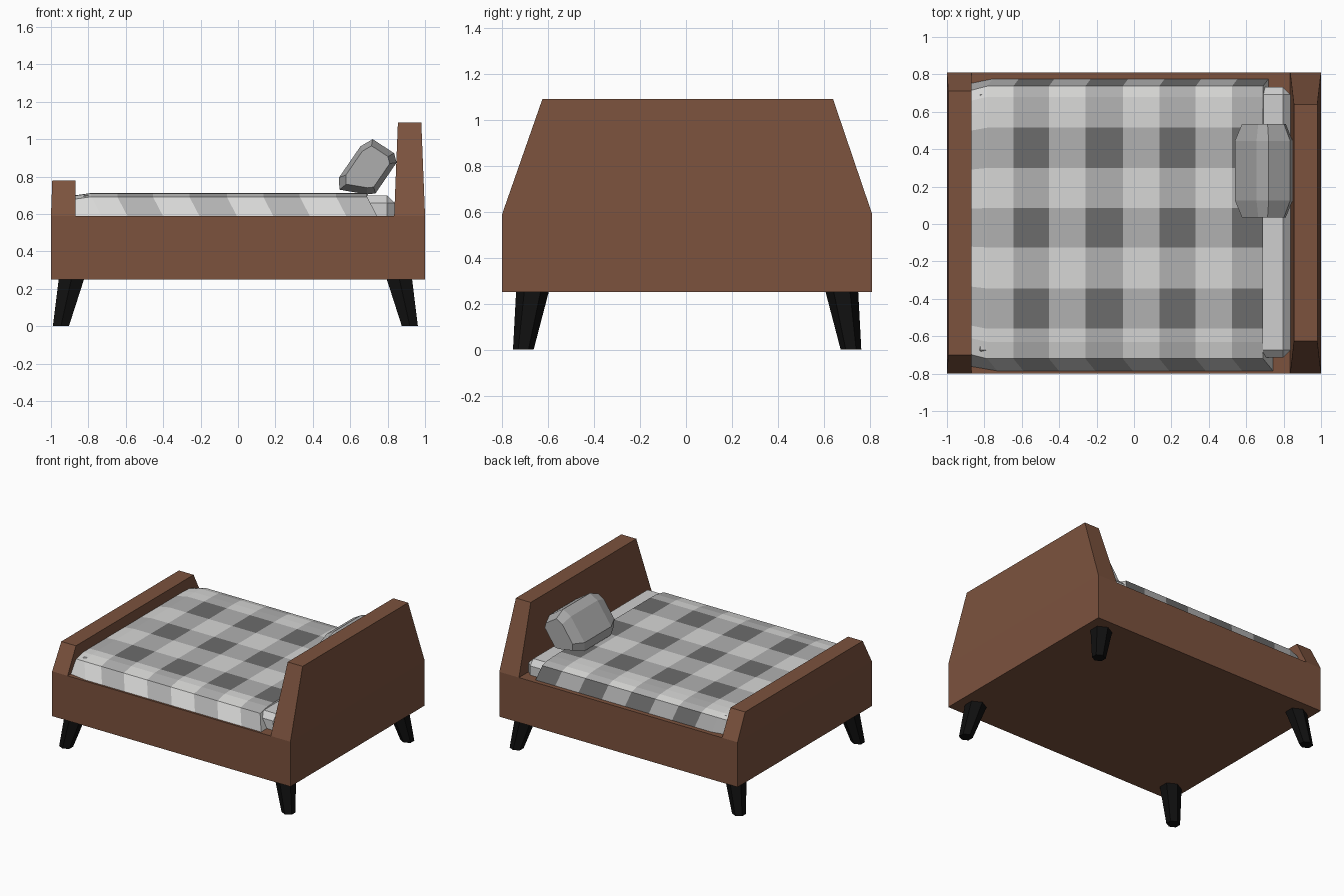
import bpy, bmesh, math

if "Cube" in bpy.data.objects:
    bpy.data.objects.remove(bpy.data.objects["Cube"])


def material(name, rgb):
    m = bpy.data.materials.new(name)
    m.diffuse_color = (*rgb, 1)
    m.use_nodes = True
    m.node_tree.nodes["Principled BSDF"].inputs["Base Color"].default_value = m.diffuse_color
    return m


WOOD = material("brown wood", (0.2, 0.085, 0.048))
BLACK = material("black", (0.005, 0.005, 0.005))
LIGHT = material("light check", (0.68, 0.68, 0.67))
MID = material("mid grey check", (0.44, 0.44, 0.44))
DARK = material("dark check", (0.15, 0.15, 0.15))
SHEET = material("pale sheet", (0.62, 0.62, 0.62))
PILLOW = material("pillow grey", (0.42, 0.42, 0.42))


def finish(name, bm, mats):
    bmesh.ops.recalc_face_normals(bm, faces=bm.faces)
    me = bpy.data.meshes.new(name)
    bm.to_mesh(me)
    bm.free()
    for m in mats:
        me.materials.append(m)
    ob = bpy.data.objects.new(name, me)
    bpy.context.collection.objects.link(ob)
    return ob


def loft(name, rings, mat):
    """Skin closed rings of points and cap both ends."""
    bm = bmesh.new()
    vs = [[bm.verts.new(p) for p in r] for r in rings]
    n = len(rings[0])
    for a, b in zip(vs, vs[1:]):
        for i in range(n):
            j = (i + 1) % n
            bm.faces.new((a[i], a[j], b[j], b[i]))
    bm.faces.new(vs[0])
    bm.faces.new(vs[-1])
    return finish(name, bm, [mat])


def rect(x0, x1, y0, y1, z):
    return [(x0, y0, z), (x1, y0, z), (x1, y1, z), (x0, y1, z)]


# Wooden frame with tapered boards
loft("bed_frame", [rect(-1, 1, -0.8, 0.81, 0.25), rect(-1, 1, -0.8, 0.81, 0.59)], WOOD)
loft("headboard", [rect(0.835, 1, -0.8, 0.81, 0.59), rect(0.855, 0.98, -0.625, 0.64, 1.09)], WOOD)
loft("footboard", [rect(-1, -0.87, -0.8, 0.81, 0.59), rect(-0.993, -0.87, -0.7, 0.71, 0.78)], WOOD)


# Splayed six-sided legs
def hexagon(x, y, z, r):
    return [(x + r * math.cos(math.pi * (i / 3 + 1 / 6)) * 1.1,
             y + r * math.sin(math.pi * (i / 3 + 1 / 6)), z) for i in range(6)]


for sx, side in ((-1, "foot"), (1, "head")):
    for sy, hand in ((-1, "front"), (1, "back")):
        loft(f"leg_{side}_{hand}",
             [hexagon(0.933 * sx - 0.014, 0.713 * sy + 0.005, 0, 0.045),
              hexagon(0.875 * sx - 0.014, 0.672 * sy + 0.005, 0.26, 0.072)], BLACK)

# Mattress
mattress = loft("mattress", [rect(-0.86, 0.836, -0.715, 0.732, 0.55),
                             rect(-0.86, 0.836, -0.715, 0.732, 0.7)], SHEET)
bev = mattress.modifiers.new("chamfer", "BEVEL")
bev.width, bev.segments = 0.04, 1

# Checked blanket: cross-section (y, z) swept along x, coloured by row and column
section = [(-0.787, 0.587), (-0.72, 0.692), (-0.63, 0.71), (-0.56, 0.712), (-0.345, 0.712),
           (-0.125, 0.712), (0.085, 0.712), (0.3, 0.712), (0.515, 0.712), (0.6, 0.712),
           (0.68, 0.708), (0.737, 0.692), (0.777, 0.587)]
dark_rows = {3, 5, 7, 11}
columns = [-0.87, -0.785, -0.645, -0.455, -0.26, -0.06, 0.135, 0.33, 0.525, 0.69]
dark_cols = {2, 4, 6, 8}
bm = bmesh.new()
grid = []
for k, x in enumerate(columns):
    row = []
    for i, (y, z) in enumerate(section):
        px, py, pz = x, y, z
        if k == 0:                       # tucked in at the foot end
            py *= 0.97
            pz -= 0.012 if z > 0.6 else 0
        elif z < 0.6:                    # hanging edge drags towards the head
            px += 0.055 if y < 0 else 0.03
        row.append(bm.verts.new((px, py, pz)))
    grid.append(row)
for k in range(len(columns) - 1):
    for i in range(len(section) - 1):
        f = bm.faces.new((grid[k][i], grid[k + 1][i], grid[k + 1][i + 1], grid[k][i + 1]))
        f.material_index = (k in dark_cols) + (i in dark_rows)
for row in (grid[0], grid[-1]):          # closed ends
    bm.faces.new(row)
finish("checked_blanket", bm, [LIGHT, MID, DARK])

# Pillow: chamfered block leaning on the headboard
profile = [(0.54, 0.795), (0.655, 0.962), (0.72, 1.0), (0.835, 0.925),
           (0.848, 0.875), (0.735, 0.71), (0.69, 0.705), (0.542, 0.73)]


def pillow_ring(y, s):
    return [(0.695 + (x - 0.695) * s, y, 0.852 + (z - 0.852) * s) for x, z in profile]


loft("pillow", [pillow_ring(0.035, 0.76), pillow_ring(0.125, 1),
                pillow_ring(0.445, 1), pillow_ring(0.535, 0.76)], PILLOW)
